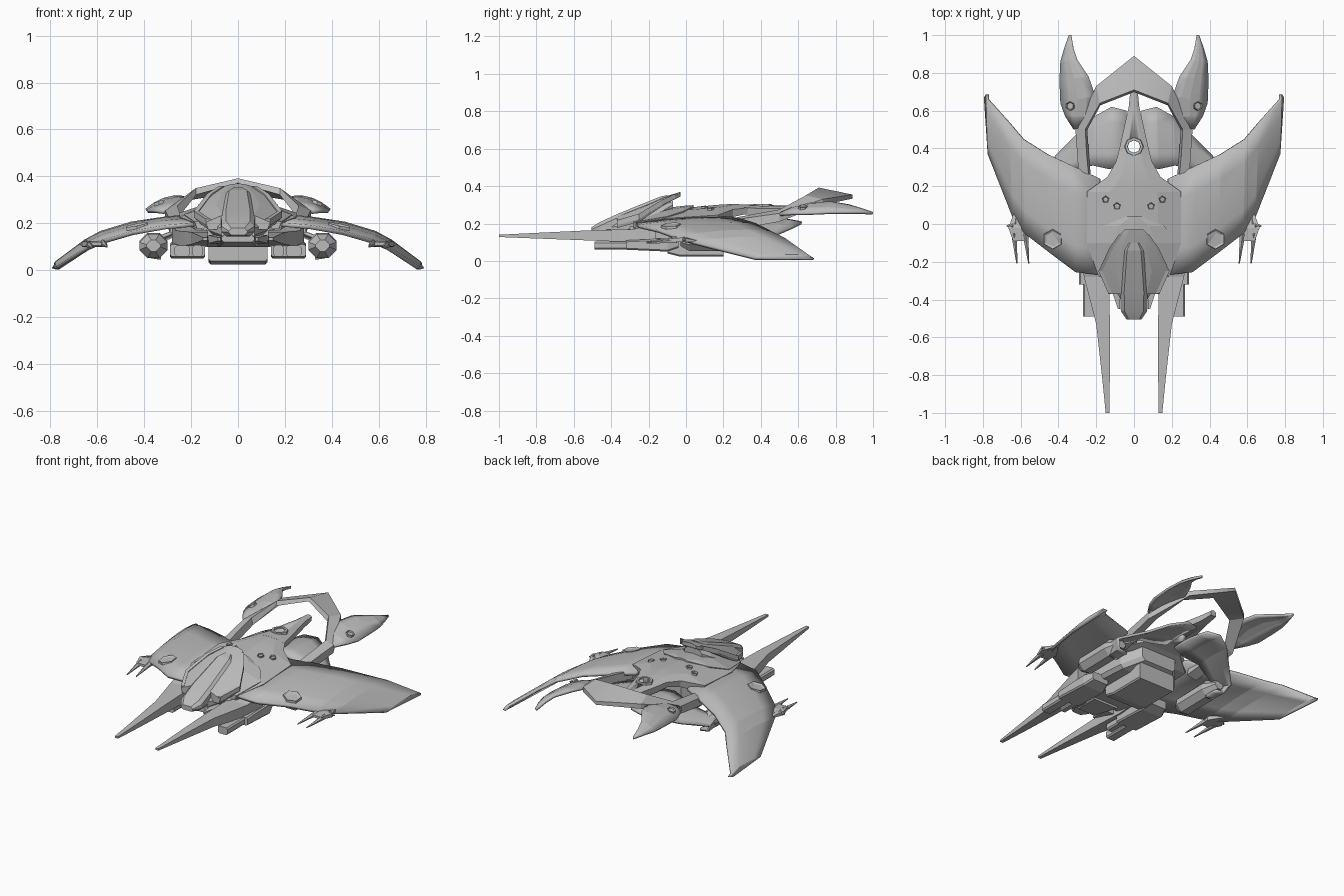
import bpy, bmesh, math
from mathutils import Matrix, Vector

if "Cube" in bpy.data.objects:
    bpy.data.objects.remove(bpy.data.objects["Cube"])

GREY = (0.5, 0.5, 0.5, 1)
grey = bpy.data.materials.new("hull grey")
grey.use_nodes = True
grey.diffuse_color = GREY
grey.node_tree.nodes["Principled BSDF"].inputs["Base Color"].default_value = GREY


def finish(name, bm, mirror, thick=0, smooth=8):
    mesh = bpy.data.meshes.new(name)
    bm.to_mesh(mesh)
    bm.free()
    mesh.materials.append(grey)
    ob = bpy.data.objects.new(name, mesh)
    bpy.context.collection.objects.link(ob)
    if thick:
        mod = ob.modifiers.new("thickness", "SOLIDIFY")
        mod.thickness, mod.offset = thick, -1
    if mirror:
        ob.modifiers.new("mirror", "MIRROR")
    bpy.ops.object.select_all(action="DESELECT")
    bpy.context.view_layer.objects.active = ob
    ob.select_set(True)
    bpy.ops.object.shade_smooth_by_angle(angle=math.radians(smooth))
    return ob


def loft(name, rings, mirror=True, open_start=False):
    """Closed cross-sections joined in order, with end caps."""
    bm = bmesh.new()
    rows = [[bm.verts.new(p) for p in ring] for ring in rings]
    for a, b in zip(rows, rows[1:]):
        for i in range(len(a)):
            j = (i + 1) % len(a)
            bm.faces.new((a[i], a[j], b[j], b[i]))
    if not open_start:
        bm.faces.new(rows[0])
    bm.faces.new(rows[-1])
    bmesh.ops.recalc_face_normals(bm, faces=bm.faces)
    return finish(name, bm, mirror)


def sheet(name, stations, thick, camber, n=4):
    """Thin cambered panel; each station is a (front, back) pair of points."""
    bm = bmesh.new()
    rows = []
    for front, back in stations:
        f, b = Vector(front), Vector(back)
        rise = camber * min(1, (b - f).length / 0.4)
        rows.append([bm.verts.new(f.lerp(b, i / n) + Vector((0, 0, rise * 4 * i / n * (1 - i / n))))
                     for i in range(n + 1)])
    for a, b in zip(rows, rows[1:]):
        for i in range(n):
            bm.faces.new((a[i], b[i], b[i + 1], a[i + 1]))
    bmesh.ops.recalc_face_normals(bm, faces=bm.faces)
    if sum(f.normal.z * f.calc_area() for f in bm.faces) < 0:
        bmesh.ops.reverse_faces(bm, faces=bm.faces)
    return finish(name, bm, True, thick)


def box_ring(y, x0, x1, z0, z1, c=0.0):
    """Rectangular section across y with chamfered corners."""
    if not c:
        return [(x0, y, z0), (x1, y, z0), (x1, y, z1), (x0, y, z1)]
    return [(x0 + c, y, z0), (x1 - c, y, z0), (x1, y, z0 + c), (x1, y, z1 - c),
            (x1 - c, y, z1), (x0 + c, y, z1), (x0, y, z1 - c), (x0, y, z0 + c)]


def shell_ring(y, w, zc, ze, t):
    """Arched section, symmetric about the centre line."""
    zm = ze + (zc - ze) * 0.75
    return [(-w, y, ze), (-w / 2, y, zm), (0, y, zc), (w / 2, y, zm), (w, y, ze),
            (w * 0.94, y, ze - t), (0, y, min(zc, ze) - t), (-w * 0.94, y, ze - t)]


def bolt(name, pos, r, sides, tilt=(0, 0)):
    """Raised collar with a sunken centre."""
    bm = bmesh.new()
    bmesh.ops.create_cone(bm, cap_ends=True, segments=sides, radius1=r, radius2=r * 0.95, depth=0.014)
    top = max(bm.faces, key=lambda f: f.calc_center_median().z)
    bmesh.ops.inset_region(bm, faces=[top], thickness=r * 0.22)
    bmesh.ops.translate(bm, verts=top.verts, vec=(0, 0, -0.007))
    rot = Matrix.Rotation(tilt[0], 4, "X") @ Matrix.Rotation(tilt[1], 4, "Y")
    bm.transform(Matrix.Translation(pos) @ rot)
    return finish(name, bm, True)


# Drooping swept wings
sheet("wings", [
    ((.18, -.27, .205), (.18, .24, .238)),
    ((.31, -.255, .193), (.33, .31, .222)),
    ((.45, -.15, .168), (.46, .37, .203)),
    ((.58, -.05, .13), (.59, .45, .163)),
    ((.645, .04, .102), (.66, .53, .122)),
    ((.775, .37, .016), (.783, .66, .03)),
    ((.795, .67, .010), (.785, .685, .014))], .018, .017)
bolt("wing_bolts", (.43, -.08, .188), .055, 6, (.1, .2))

# Central carapace and lower body
loft("carapace", [shell_ring(*s) for s in (
    (-.27, .19, .215, .205, .04), (-.10, .25, .275, .228, .045), (.17, .25, .30, .245, .045),
    (.25, .14, .305, .275, .04), (.34, .09, .30, .285, .03))], False)
loft("front_collar", [shell_ring(*s) for s in (
    (-.28, .185, .225, .207, .03), (-.10, .23, .284, .238, .03), (-.01, .16, .295, .268, .03),
    (.04, .04, .298, .292, .03))], False)
loft("body", [box_ring(*s) for s in (
    (-.30, -.14, .14, .12, .19, .02), (-.15, -.22, .22, .10, .21, .02),
    (.12, -.20, .20, .10, .22, .02), (.22, -.12, .12, .14, .25, .02))], False)
loft("belly_box", [box_ring(*s) for s in (
    (-.10, -.125, .125, .04, .11, .008), (-.04, -.125, .125, .025, .11, .008),
    (.20, -.125, .125, .025, .13, .008))], False)
bolt("front_vents", (.09, .095, .286), .02, 5, (.1, .1))
bolt("rear_vents", (.15, .13, .278), .02, 5, (.1, .2))

# Tail spike with a round opening
spike = loft("tail_spike", [shell_ring(*s) for s in (
    (.31, .10, .302, .285, .035), (.41, .075, .30, .28, .04),
    (.62, .028, .292, .282, .035), (.70, .02, .29, .28, .025))], False)
bm = bmesh.new()
bmesh.ops.create_cone(bm, cap_ends=True, segments=8, radius1=.033, radius2=.033, depth=.4,
                      matrix=Matrix.Translation((0, .41, .28)))
cutter = finish("spike_hole_cutter", bm, False)
cutter.hide_render = True
cutter.hide_set(True)
hole = spike.modifiers.new("hole", "BOOLEAN")
hole.object, hole.operation, hole.solver = cutter, "DIFFERENCE", "EXACT"
collar = [[(r * math.cos(a * math.pi / 4), .41 + r * math.sin(a * math.pi / 4), z) for a in range(8)]
          for r, z in ((.034, .27), (.034, .305), (.048, .305), (.052, .285), (.034, .27))]
bm = bmesh.new()
rows = [[bm.verts.new(p) for p in ring] for ring in collar]
for a, b in zip(rows, rows[1:]):
    for i in range(8):
        bm.faces.new((a[i], a[i - 1], b[i - 1], b[i]))
bmesh.ops.remove_doubles(bm, verts=bm.verts, dist=.0001)
bmesh.ops.recalc_face_normals(bm, faces=bm.faces)
finish("spike_collar", bm, False)

# Curved rear shells under the tail
sheet("rear_shells", [
    ((.03, .32, .235), (.04, .60, .215)), ((.13, .29, .225), (.12, .62, .21)),
    ((.22, .31, .20), (.21, .57, .185)), ((.30, .29, .16), (.30, .48, .145)),
    ((.40, .26, .12), (.42, .36, .11)), ((.385, .24, .055), (.39, .33, .055)),
    ((.33, .24, .045), (.33, .33, .045))], .015, .015)
# Pods below the wings
loft("wing_pods", [box_ring(*s) for s in (
    (-.03, .33, .39, .08, .13, .02), (.02, .30, .42, .052, .155, .035),
    (.24, .30, .42, .055, .16, .035), (.32, .33, .39, .08, .13, .02))])


# Tail hoop: inner edge, outer edge and thickness along each arm
def hoop_ring(inner, outer, t):
    a, b = Vector(inner), Vector(outer)
    inward = (a - b).normalized() * .012
    down = Vector((0, 0, -t))
    return [a, b, b + down, a + down + inward]


loft("tail_hoop", [hoop_ring(*s) for s in (
    ((0, .71, .392), (0, .89, .355), .022), ((.18, .64, .35), (.20, .73, .33), .03),
    ((.258, .50, .275), (.31, .50, .255), .045), ((.25, .36, .25), (.30, .36, .235), .05),
    ((.235, .20, .22), (.29, .20, .21), .05))], open_start=True)

# Tail fins
sheet("tail_fins", [
    ((.28, .51, .262), (.32, .50, .252)), ((.225, .57, .285), (.365, .57, .257)),
    ((.205, .68, .31), (.39, .64, .257)), ((.24, .78, .318), (.395, .76, .262)),
    ((.30, .87, .303), (.39, .86, .262)), ((.32, .93, .285), (.37, .93, .262)),
    ((.332, 1.0, .262), (.345, 1.0, .258))], .014, .045)
bolt("fin_bolts", (.337, .625, .287), .025, 6, (0, .35))

# Forward prongs and the launcher boxes beneath them
loft("front_prongs", [box_ring(*s) for s in (
    (-.16, .13, .28, .11, .20), (-.28, .13, .265, .10, .17), (-.53, .128, .20, .11, .163),
    (-.80, .128, .17, .12, .15), (-1.0, .13, .15, .128, .14))])
loft("launcher_housings", [box_ring(*s) for s in (
    (-.32, .14, .29, .06, .11, .008), (-.10, .14, .29, .05, .12, .008),
    (-.04, .16, .27, .07, .12, .008))])
for name, x0, x1, y in (("outer_launchers", .205, .27, -.49), ("inner_launchers", .15, .195, -.42)):
    loft(name, [box_ring(y, x0, x1, .06, .105, .008), box_ring(-.28, x0, x1, .06, .105, .008)])

# Raised cockpit hood with rims, canopy ridge and nose
loft("cockpit_hood", [shell_ring(*s) for s in (
    (-.03, .05, .37, .362, .018), (-.06, .08, .36, .35, .02), (-.13, .13, .338, .315, .025),
    (-.25, .187, .292, .24, .03), (-.37, .135, .245, .205, .03))], False)
loft("hood_rims", [[(x + dx, y, z + dz) for dx, dz in ((-.012, -.02), (.008, -.02), (.008, .008), (-.012, .008))]
                   for x, y, z in ((.072, -.055, .352), (.124, -.13, .318), (.18, -.25, .245), (.128, -.368, .21))])
loft("cockpit_core", [box_ring(*s) for s in (
    (-.40, -.07, .07, .13, .20, .02), (-.26, -.15, .15, .15, .235, .03),
    (-.12, -.10, .10, .2, .30, .03), (-.07, -.06, .06, .25, .32, .02))], False)
loft("canopy_ridge", [box_ring(*s) for s in (
    (-.505, -.04, .04, .15, .18, .012), (-.46, -.07, .07, .145, .208, .02),
    (-.36, -.072, .072, .15, .254, .02), (-.14, -.052, .052, .27, .343, .015),
    (-.10, -.03, .03, .32, .352, .01))], False)
loft("chin", [box_ring(*s) for s in (
    (-.42, -.07, .07, .12, .15, .01), (-.25, -.09, .09, .10, .15, .01))], False)
loft("nose_fins", [box_ring(*s) for s in (
    (-.45, .075, .085, .125, .14), (-.33, .07, .125, .115, .15))])

# Clawed barbs on the wing edges
loft("barb_bases", [box_ring(*s) for s in (
    (-.09, .57, .64, .105, .12), (-.02, .56, .665, .10, .125), (.06, .61, .635, .10, .11))])
for name, base, tip in (("inner_barbs", (.575, -.05, .115), (.557, -.21, .10)),
                        ("outer_barbs", (.635, -.05, .11), (.62, -.21, .095)),
                        ("side_barbs", (.64, -.01, .115), (.675, -.01, .11)),
                        ("rear_barbs", (.63, 0, .11), (.622, .06, .105))):
    span = Vector(tip) - Vector(base)
    bm = bmesh.new()
    bmesh.ops.create_cone(bm, cap_ends=True, segments=5, radius1=.016, radius2=.003, depth=span.length)
    bm.transform(Matrix.Translation((Vector(base) + Vector(tip)) / 2) @
                 span.to_track_quat("Z", "Y").to_matrix().to_4x4())
    finish(name, bm, True)
